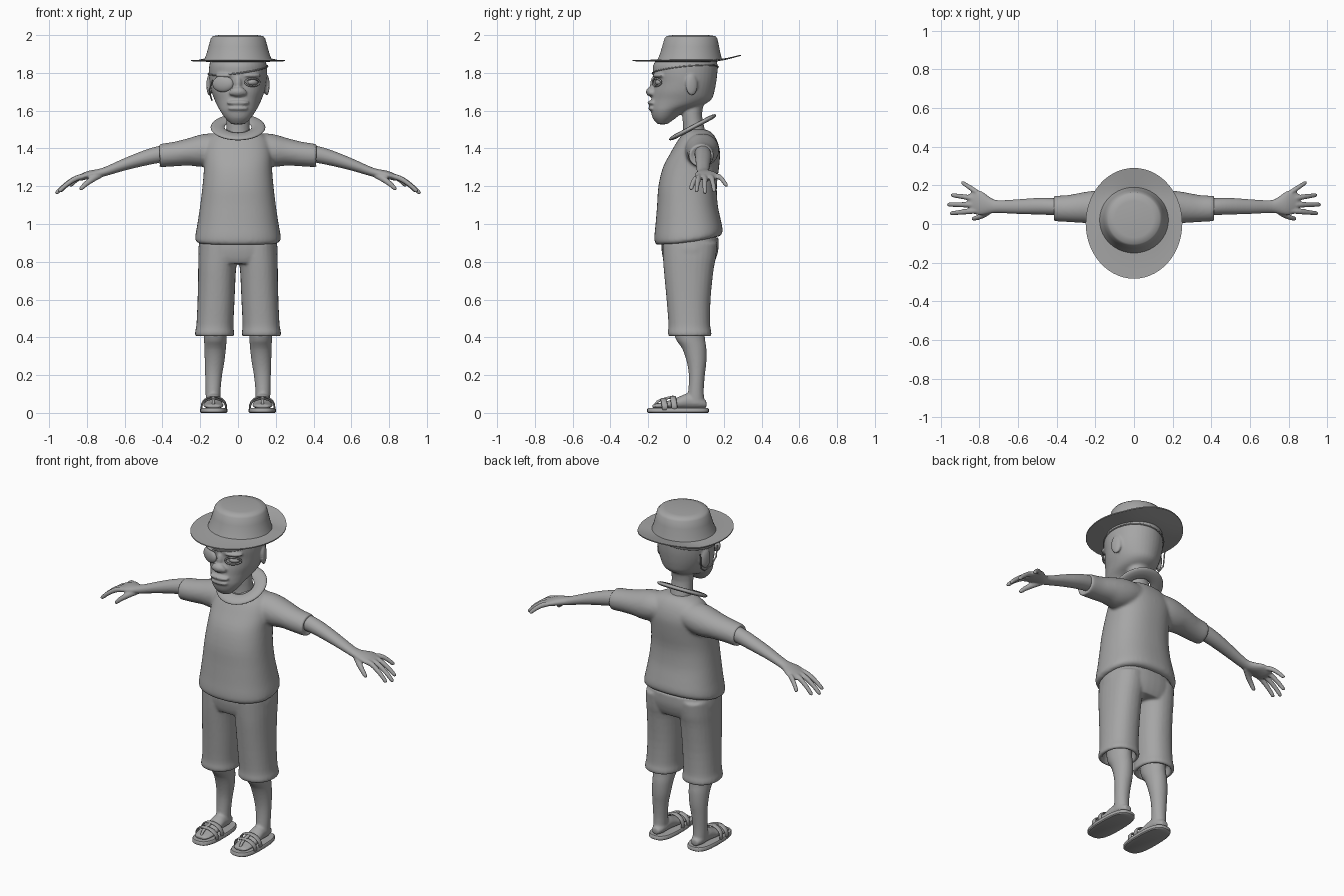
import bpy, bmesh, math
from mathutils import Vector, Matrix

X, Y, Z = Vector((1, 0, 0)), Vector((0, 1, 0)), Vector((0, 0, 1))
grey = bpy.data.materials.new("plain_grey")
grey.diffuse_color = (0.38, 0.38, 0.38, 1)


def refine(rows, k):
    """Catmull-Rom subdivision of section rows."""
    out = []
    for i in range(len(rows) - 1):
        p = [rows[max(0, min(len(rows) - 1, i + d))] for d in (-1, 0, 1, 2)]
        for j in range(k):
            t = j / k
            out.append([0.5 * (2 * b + (c - a) * t + (2 * a - 5 * b + 4 * c - d) * t * t
                               + (3 * b - a - 3 * c + d) * t ** 3) for a, b, c, d in zip(*p)])
    return out + [list(rows[-1])]


def loft(bm, rows, u=X, v=None, n=28, power=1.0, k=3):
    """Skin elliptical sections (x, y, z, half u, half v); v follows the path if not given."""
    rows = refine(rows, k)
    rings = []
    for i, (x, y, z, a, b) in enumerate(rows):
        w = v
        if w is None:
            t = Vector(rows[min(i + 1, len(rows) - 1)][:3]) - Vector(rows[max(i - 1, 0)][:3])
            w = t.cross(u).normalized()
        ring = []
        for j in range(n):
            ang = 2 * math.pi * j / n
            c, s = math.cos(ang), math.sin(ang)
            c = math.copysign(abs(c) ** power, c)
            s = math.copysign(abs(s) ** power, s)
            ring.append(bm.verts.new(Vector((x, y, z)) + u * (a * c) + w * (b * s)))
        rings.append(ring)
    for r, q in zip(rings, rings[1:]):
        for j in range(n):
            bm.faces.new((r[j], r[(j + 1) % n], q[(j + 1) % n], q[j]))
    bm.faces.new(rings[0])
    bm.faces.new(rings[-1])


def stack(bm, rows, **kw):
    """Horizontal sections given as (z, centre x, half width, front y, back y)."""
    loft(bm, [(cx, (f + b) / 2, z, w, (b - f) / 2) for z, cx, w, f, b in rows], X, Y, **kw)


def ball(bm, c, r, turn=0.0):
    m = Matrix.Translation(c) @ Matrix.Rotation(turn, 4, 'Z') @ Matrix.Diagonal((*r, 1))
    bmesh.ops.create_uvsphere(bm, u_segments=20, v_segments=12, radius=1, matrix=m)


def finish(name, bm, voxel=0, smooth=4, angle=None):
    bmesh.ops.recalc_face_normals(bm, faces=bm.faces)
    me = bpy.data.meshes.new(name)
    bm.to_mesh(me)
    bm.free()
    me.materials.append(grey)
    for p in me.polygons:
        p.use_smooth = True
    ob = bpy.data.objects.new(name, me)
    bpy.context.collection.objects.link(ob)
    if voxel:
        m = ob.modifiers.new("blend", 'REMESH')
        m.mode, m.voxel_size, m.use_smooth_shade = 'VOXEL', voxel, True
        s = ob.modifiers.new("soften", 'SMOOTH')
        s.factor, s.iterations = 0.5, smooth
    if angle:
        bpy.ops.object.select_all(action='DESELECT')
        ob.select_set(True)
        bpy.context.view_layer.objects.active = ob
        bpy.ops.object.shade_smooth_by_angle(angle=math.radians(angle))
    return ob


def cord(name, pts, r, cyclic=False):
    cu = bpy.data.curves.new(name, 'CURVE')
    cu.dimensions, cu.bevel_depth, cu.bevel_resolution = '3D', r, 1
    sp = cu.splines.new('POLY')
    sp.points.add(len(pts) - 1)
    for p, co in zip(sp.points, pts):
        p.co = (*co, 1)
    sp.use_cyclic_u = cyclic
    cu.materials.append(grey)
    bpy.context.collection.objects.link(bpy.data.objects.new(name, cu))


# shirt: torso with two short sleeves, hem rising at the back
bm = bmesh.new()
stack(bm, [(.89, 0, .212, -.155, .18), (.905, 0, .226, -.166, .192), (.94, 0, .224, -.167, .193),
           (1.0, 0, .214, -.161, .184), (1.1, 0, .2, -.153, .168), (1.2, 0, .188, -.146, .163),
           (1.3, 0, .18, -.122, .175), (1.38, 0, .18, -.08, .18), (1.44, 0, .165, -.045, .165),
           (1.48, 0, .125, -.015, .14), (1.5, 0, .07, .0, .11)], n=48, power=.85)
for v in bm.verts:
    if v.co.z < 1.1:
        v.co.z += .05 * ((v.co.y + .167) / .36) ** 2 * (1.1 - v.co.z) / .21
for s in (-1, 1):
    loft(bm, [(s * x, y, z, a, b) for x, y, z, a, b in
              [(.06, .085, 1.405, .08, .07), (.14, .085, 1.395, .09, .085), (.2, .085, 1.388, .088, .085),
               (.26, .085, 1.382, .08, .073), (.34, .08, 1.37, .07, .065), (.405, .08, 1.363, .066, .062),
               (.42, .08, 1.36, .06, .056), (.405, .08, 1.36, .045, .042)]], Y, Z)
finish("shirt", bm, .009, 6)

# shorts: seat and two open-ended legs
bm = bmesh.new()
stack(bm, [(.79, 0, .19, -.11, .145), (.82, 0, .205, -.122, .16), (.87, 0, .21, -.13, .172),
           (.93, 0, .2, -.13, .172)], n=40, power=.85)
for s in (-1, 1):
    stack(bm, [(z, s * cx, w, f, b) for z, cx, w, f, b in
               [(.9, .105, .1, -.125, .165), (.82, .106, .104, -.122, .158), (.75, .111, .1, -.117, .145),
                (.6, .116, .098, -.103, .13), (.47, .122, .098, -.093, .128), (.43, .124, .103, -.096, .134),
                (.41, .124, .103, -.094, .134), (.408, .124, .085, -.076, .116), (.46, .124, .078, -.07, .11)]],
          power=.9)
finish("shorts", bm, .008, 4)

for s, side in ((-1, "right"), (1, "left")):
    # lower leg and foot
    bm = bmesh.new()
    stack(bm, [(z, s * cx, w, f, b) for z, cx, w, f, b in
               [(.5, .12, .06, -.07, .095), (.4, .12, .06, -.058, .1), (.34, .121, .057, -.02, .108),
                (.27, .124, .052, .004, .108), (.2, .129, .045, .015, .1), (.12, .132, .04, .012, .094),
                (.05, .132, .038, -.0, .098)]])
    loft(bm, [(s * .13, y, z, a, b) for y, z, a, b in
              [(.108, .045, .022, .018), (.07, .055, .038, .033), (.01, .062, .041, .041),
               (-.05, .05, .047, .03), (-.11, .04, .054, .019), (-.16, .036, .046, .013),
               (-.178, .034, .03, .009)]], X, Z)
    finish(side + "_leg", bm, .007, 3)

    # sandal sole and straps
    bm = bmesh.new()
    stack(bm, [(0, s * .128, .067, -.2, .115), (.005, s * .128, .072, -.206, .121),
               (.02, s * .128, .072, -.206, .121), (.025, s * .128, .068, -.202, .117)],
          n=36, power=.72, k=1)
    finish(side + "_sandal_sole", bm, angle=40)
    bm = bmesh.new()
    for y0, lift in ((-.11, .058), (-.06, .07)):
        loft(bm, [(s * (.128 - .066 * math.cos(t)), y0 - .01 * math.sin(t),
                   .016 + lift * math.sin(t) ** .7, .016, .005)
                  for t in [math.pi * i / 12 for i in range(13)]], Y, None, n=10, k=1)
    loft(bm, [(s * .13, -.17, .03, .007, .007), (s * .13, -.15, .06, .008, .007),
              (s * .13, -.1, .078, .01, .007), (s * .13, -.06, .085, .009, .006)], X, None, n=10)
    finish(side + "_sandal_straps", bm)

    # arm, palm, fingers and thumb
    bm = bmesh.new()
    loft(bm, [(s * x, y, z, a, b) for x, y, z, a, b in
              [(.34, .085, 1.38, .043, .043), (.42, .09, 1.368, .044, .045), (.5, .092, 1.348, .043, .041),
               (.6, .09, 1.316, .038, .033), (.7, .09, 1.279, .033, .025), (.74, .095, 1.268, .04, .023),
               (.79, .108, 1.26, .062, .022), (.83, .112, 1.248, .06, .018), (.85, .112, 1.243, .045, .012)]],
         Y, Z)
    for y0, tx, ty, drop in ((.163, .89, .215, .055), (.13, .945, .15, .085), (.1, .965, .1, .095),
                             (.07, .95, .055, .085)):
        loft(bm, [(s * (.81 + (tx - .81) * t), y0 + (ty - y0) * t, 1.255 - drop * t ** 1.7, r, r)
                  for t, r in ((0, .015), (.35, .0145), (.7, .0125), (.94, .011), (1, .006))],
             Y, None, n=12)
    loft(bm, [(s * x, y, z, r, r) for x, y, z, r in
              [(.73, .08, 1.262, .019), (.77, .052, 1.238, .017), (.805, .035, 1.212, .014),
               (.83, .028, 1.188, .011), (.835, .027, 1.18, .006)]], Y, None, n=12)
    finish(side + "_arm", bm, .0055, 3)

# head with neck, ears, nose, brows and lips
bm = bmesh.new()
stack(bm, [(1.528, 0, .035, -.15, -.1), (1.56, 0, .068, -.176, -.055), (1.6, 0, .095, -.186, .0),
           (1.63, 0, .112, -.188, .09), (1.66, 0, .125, -.183, .135), (1.7, 0, .14, -.178, .15),
           (1.75, 0, .15, -.17, .16), (1.8, 0, .154, -.175, .166), (1.85, 0, .15, -.17, .166),
           (1.9, 0, .13, -.12, .15)], n=40)
stack(bm, [(1.42, 0, .07, -.02, .12), (1.5, 0, .063, -.015, .1), (1.58, 0, .062, -.02, .085),
           (1.66, 0, .065, -.02, .1)])
ball(bm, (0, -.186, 1.7), (.042, .026, .026))
ball(bm, (0, -.168, 1.74), (.02, .022, .045))
ball(bm, (0, -.18, 1.642), (.062, .024, .013))
ball(bm, (0, -.178, 1.612), (.055, .022, .013))
for s in (-1, 1):
    ball(bm, (s * .152, .03, 1.735), (.013, .033, .056), s * .3)
    ball(bm, (s * .076, -.148, 1.786), (.05, .02, .011), s * .45)
    ball(bm, (s * .028, -.182, 1.694), (.02, .02, .015))
finish("head", bm, .007, 3)

# open eye with lids
bm = bmesh.new()
ball(bm, (.076, -.143, 1.75), (.03, .018, .016), .45)
finish("eye", bm)
for name, h in (("upper_lid", .02), ("lower_lid", -.02)):
    cord(name, [(.076 + .038 * math.cos(t), -.161 + .022 * math.cos(t) + .008 * math.cos(t) ** 2,
                 1.75 + h * math.sin(t)) for t in [math.pi * i / 12 for i in range(13)]], .005)

# eye patch with its cord round the head and a loose end by the ear
bm = bmesh.new()
ball(bm, (-.08, -.15, 1.742), (.06, .022, .044), -.4)
finish("eye_patch", bm)
cord("patch_cord", [(.157 * math.cos(t), -.004 + .174 * math.sin(t),
                     1.815 + .13 * .157 * math.cos(t) + .1 * .17 * math.sin(t))
                    for t in [2 * math.pi * i / 48 for i in range(48)]], .004, True)
cord("loose_cord", [(-.135, -.105, 1.76), (-.152, -.07, 1.71), (-.143, -.04, 1.67),
                    (-.138, .02, 1.655), (-.15, .07, 1.69), (-.152, .08, 1.78)], .004)

# tilted flat neck ring
bm = bmesh.new()
tilt = Matrix.Translation((0, .035, 1.512)) @ Matrix.Rotation(math.radians(28), 4, 'X')
rings = []
for i in range(40):
    a = 2 * math.pi * i / 40
    rings.append([bm.verts.new(tilt @ Vector(((.108 + .037 * math.cos(b)) * math.cos(a),
                                              (.104 + .037 * math.cos(b)) * math.sin(a),
                                              .012 * math.sin(b))))
                  for b in [2 * math.pi * j / 12 for j in range(12)]])
for i in range(40):
    r, q = rings[i], rings[(i + 1) % 40]
    for j in range(12):
        bm.faces.new((r[j], r[(j + 1) % 12], q[(j + 1) % 12], q[j]))
finish("neck_ring", bm)

# hat: brim turned up at the back, tapered crown
bm = bmesh.new()
stack(bm, [(1.858, 0, .14, -.13, .15), (1.86, 0, .2, -.2, .22), (1.862, 0, .25, -.283, .29),
           (1.868, 0, .25, -.283, .29), (1.868, 0, .21, -.21, .235), (1.872, 0, .178, -.15, .19),
           (1.9, 0, .167, -.138, .183), (1.94, 0, .156, -.126, .175), (1.982, 0, .144, -.114, .166),
           (1.995, 0, .133, -.103, .155), (2.0, 0, .1, -.07, .12)], n=56, k=1)
for v in bm.verts:
    if v.co.z < 1.87 and v.co.y > .15:
        v.co.z += .028 * ((v.co.y - .15) / .14) ** 1.3
finish("hat", bm, angle=50)
